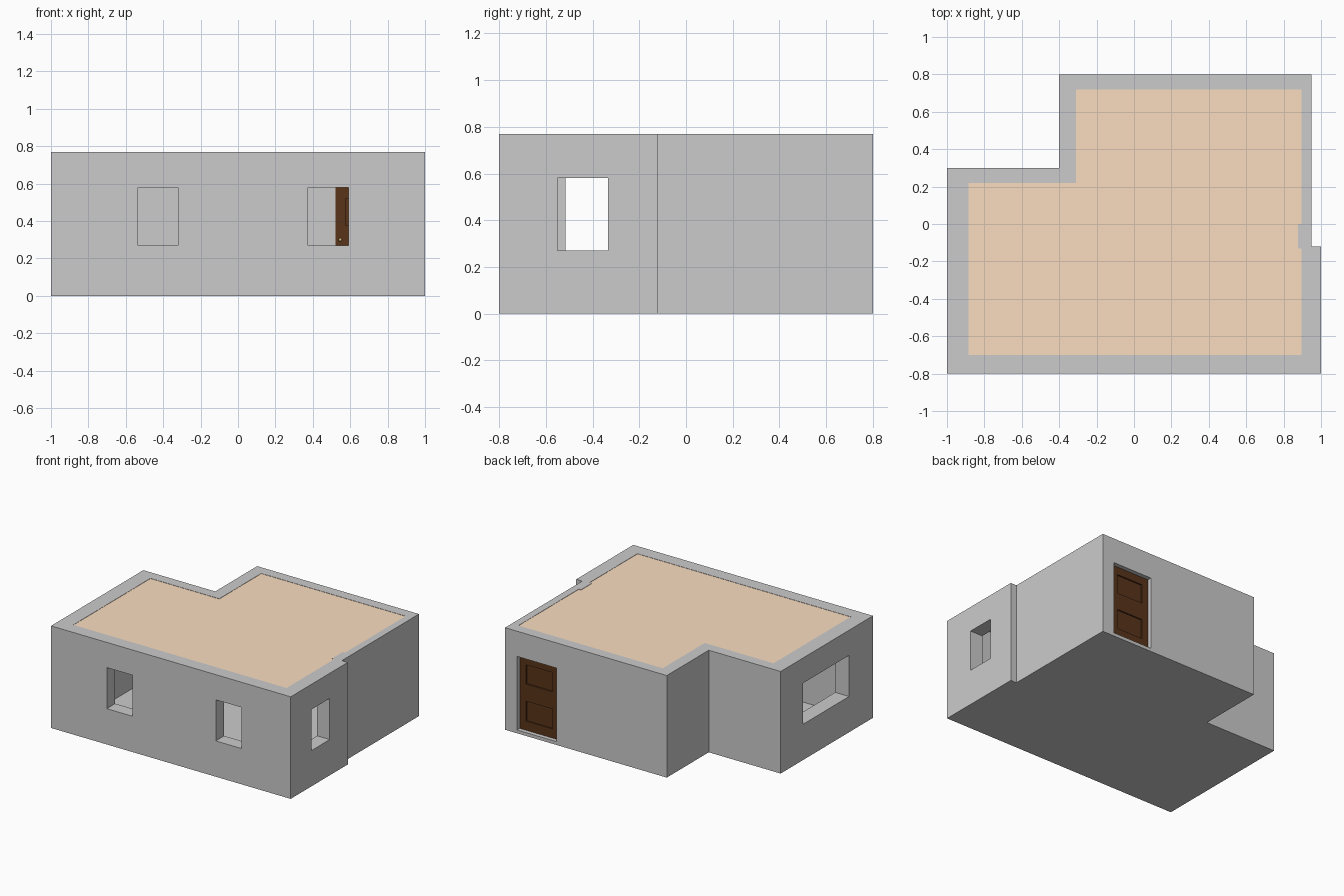
import bpy, bmesh
from mathutils import Matrix, Vector

if "Cube" in bpy.data.objects:
    bpy.data.objects.remove(bpy.data.objects["Cube"])

H = 0.77        # wall height
FLOOR = 0.02    # floor slab thickness


def finish(name, bm, mat=None):
    bmesh.ops.recalc_face_normals(bm, faces=bm.faces)
    me = bpy.data.meshes.new(name)
    bm.to_mesh(me)
    bm.free()
    ob = bpy.data.objects.new(name, me)
    bpy.context.collection.objects.link(ob)
    if mat:
        me.materials.append(mat)
    return ob


def prism(name, outline, z0, z1, mat=None):
    bm = bmesh.new()
    face = bm.faces.new([bm.verts.new((x, y, z0)) for x, y in outline])
    ext = bmesh.ops.extrude_face_region(bm, geom=[face])
    top = [v for v in ext["geom"] if isinstance(v, bmesh.types.BMVert)]
    bmesh.ops.translate(bm, verts=top, vec=(0, 0, z1 - z0))
    return finish(name, bm, mat)


def box(name, x0, x1, y0, y1, z0, z1, mat=None):
    return prism(name, [(x0, y0), (x1, y0), (x1, y1), (x0, y1)], z0, z1, mat)


def cut(target, cutter):
    mod = target.modifiers.new("cut", "BOOLEAN")
    mod.operation = "DIFFERENCE"
    mod.solver = "EXACT"
    mod.object = cutter
    bpy.context.view_layer.objects.active = target
    bpy.ops.object.modifier_apply(modifier=mod.name)
    bpy.data.objects.remove(cutter, do_unlink=True)


def material(name, rgb):
    m = bpy.data.materials.new(name)
    m.diffuse_color = (*rgb, 1)
    m.use_nodes = True
    m.node_tree.nodes["Principled BSDF"].inputs["Base Color"].default_value = m.diffuse_color
    return m


tan = material("ceiling_tan", (0.96, 0.73, 0.53))
brown = material("door_wood", (0.10, 0.034, 0.01))
brass = material("knob_brass", (0.7, 0.5, 0.2))

# Walls and floor: solid footprint hollowed from above
outer = [(-1, -0.8), (1, -0.8), (1, -0.12), (0.95, -0.12),
         (0.95, 0.8), (-0.4, 0.8), (-0.4, 0.3), (-1, 0.3)]
inner = [(-0.885, -0.7), (0.895, -0.7), (0.895, 0.72),
         (-0.31, 0.72), (-0.31, 0.22), (-0.885, 0.22)]
walls = prism("walls", outer, 0, H)
cut(walls, prism("room_cutter", inner, FLOOR, H + 0.1))

# Window and door openings
W0, W1 = 0.27, 0.58
openings = [
    (-0.535, -0.32, -0.9, -0.65, W0, W1),     # front left window
    (0.375, 0.59, -0.9, -0.65, W0, W1),       # front right window
    (0.85, 1.1, -0.55, -0.335, W0, W1),       # right window
    (-1.1, -0.85, -0.515, 0.035, W0, W1),     # wide left window
    (0.52, 0.85, 0.65, 0.9, FLOOR + 0.005, W1),  # back doorway
]
for o in openings:
    cut(walls, box("opening_cutter", *o))

# Shallow pier inside the wall step
box("wall_pier", 0.876, 0.897, -0.13, 0.0, FLOOR, H)

# Ceiling slab almost flush with the wall tops
prism("ceiling", inner, 0.75, H - 0.002, tan)

# Door leaf with two recessed panels on each side
door = box("door", 0.522, 0.848, 0.728, 0.77, FLOOR + 0.006, W1 - 0.002, brown)
for z0, z1 in ((0.095, 0.245), (0.375, 0.52)):
    for y0, y1 in ((0.70, 0.738), (0.76, 0.80)):
        cut(door, box("panel_cutter", 0.575, 0.795, y0, y1, z0, z1))

# Door knob on the room side
bm = bmesh.new()
bmesh.ops.create_uvsphere(bm, u_segments=12, v_segments=8, radius=0.009,
                          matrix=Matrix.Translation(Vector((0.547, 0.718, 0.30))))
for f in bm.faces:
    f.smooth = True
finish("door_knob", bm, brass)
